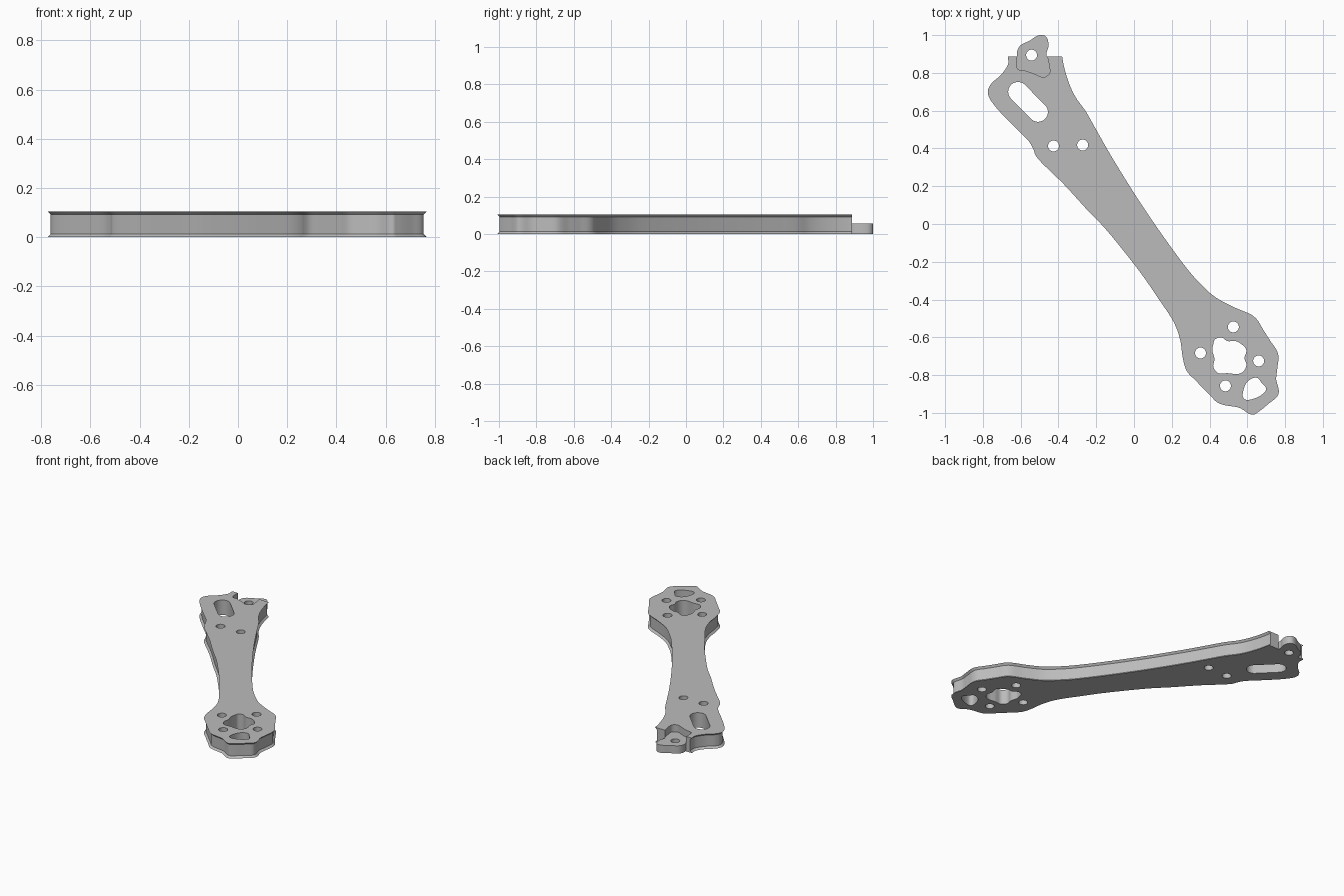
import bpy
import bmesh
import math
from mathutils import Vector

if "Cube" in bpy.data.objects:
    bpy.data.objects.remove(bpy.data.objects["Cube"], do_unlink=True)

THICKNESS = 0.105
CHAMFER = 0.013
STEP_HEIGHT = 0.055
END_Y = 0.888

grey = bpy.data.materials.new("plain grey")
grey.use_nodes = True
grey.diffuse_color = (0.5, 0.5, 0.5, 1)
grey.node_tree.nodes["Principled BSDF"].inputs["Base Color"].default_value = grey.diffuse_color


def smooth_loop(points, steps=6):
    """Closed smooth curve through points given in hundredths."""
    pts = [Vector(p) / 100 for p in points]
    count = len(pts)
    loop = []
    for i in range(count):
        before, start, end, after = (pts[(i + k) % count] for k in (-1, 0, 1, 2))
        tan_a, tan_b = (end - before) / 2, (after - start) / 2
        for s in range(steps):
            t = s / steps
            ease = t * t * (3 - 2 * t)
            loop.append(start * (1 - ease) + end * ease
                        + tan_a * (t * (1 - t) ** 2) - tan_b * (t * t * (1 - t)))
    return loop


def offset_loop(loop, distance):
    """Move a closed loop outward by distance (inward if negative)."""
    count = len(loop)
    area = sum(loop[i - 1].cross(loop[i]) for i in range(count))
    sign = math.copysign(distance, area)
    result = []
    for i, point in enumerate(loop):
        along = (loop[(i + 1) % count] - loop[i - 1]).normalized()
        result.append(point + Vector((along.y, -along.x)) * sign)
    return result


def capsule_loop(start, end, radius, sides=32):
    """Rounded slot between two centres; a circle if they match."""
    start, end = Vector(start) / 100, Vector(end) / 100
    axis = end - start
    angle = math.atan2(axis.y, axis.x) + math.pi / 2
    loop = []
    for centre in (start, end):
        for k in range(sides // 2):
            turn = angle + math.pi * (k + 0.5) / (sides // 2)
            loop.append(centre + Vector((math.cos(turn), math.sin(turn))) * radius)
        angle += math.pi
    return loop


def make_solid(name, layers):
    """Skin a stack of (loop, height) layers and cap both ends."""
    bm = bmesh.new()
    rings = [[bm.verts.new((p.x, p.y, z)) for p in loop] for loop, z in layers]
    count = len(rings[0])
    for low, high in zip(rings, rings[1:]):
        for i in range(count):
            j = (i + 1) % count
            bm.faces.new((low[i], low[j], high[j], high[i]))
    bm.faces.new(rings[0])
    bm.faces.new(rings[-1])
    bmesh.ops.recalc_face_normals(bm, faces=bm.faces)
    mesh = bpy.data.meshes.new(name)
    bm.to_mesh(mesh)
    bm.free()
    mesh.materials.append(grey)
    obj = bpy.data.objects.new(name, mesh)
    bpy.context.collection.objects.link(obj)
    return obj


def combine(target, tool, operation):
    """Apply a boolean and discard the tool."""
    tool.hide_render = True
    mod = target.modifiers.new(operation.lower(), "BOOLEAN")
    mod.operation = operation
    mod.solver = "EXACT"
    mod.object = tool
    bpy.context.view_layer.objects.active = target
    bpy.ops.object.modifier_apply(modifier=mod.name)
    bpy.data.objects.remove(tool, do_unlink=True)


def cut(target, loop, bottom=-0.1, top=0.3):
    combine(target, make_solid("cutter", [(loop, bottom), (loop, top)]), "DIFFERENCE")


# Arm plate with chamfered rim, running past the end where it is trimmed
right_edge = [(-40, 96), (-39.4, 89), (-37.8, 81), (-35, 72.5), (-31.5, 65.6), (-26.7, 59),
              (-21, 49), (-13, 35), (0, 14), (13.5, -6), (26.7, -24), (34.7, -33), (42.6, -40)]
motor_end = [(53, -45.5), (62.7, -50), (67.5, -57), (71, -62.5), (75, -69), (74.5, -77),
             (74, -82.5), (75.3, -89.5), (70.6, -94), (65, -98.5), (62, -99.5), (56, -96),
             (46, -94), (41, -89.5), (33.6, -82), (29, -77), (27, -70), (25.7, -61)]
left_edge = [(22, -51), (13.5, -38), (3, -23), (-13, -3), (-23.5, 8), (-36, 21.7),
             (-49.5, 35), (-52, 40), (-55, 45), (-63, 53), (-72, 62.5), (-76, 69),
             (-74.5, 73.5), (-69.5, 78), (-65.5, 84), (-65.5, 89), (-66, 96)]
outer = smooth_loop(right_edge + motor_end + left_edge)
inner = offset_loop(outer, -CHAMFER)
arm = make_solid("arm_plate", [(inner, 0), (outer, CHAMFER),
                               (outer, THICKNESS - CHAMFER), (inner, THICKNESS)])

# Square trim of the mounting end
cut(arm, [Vector(p) for p in ((-1, END_Y), (0, END_Y), (0, 1.3), (-1, 1.3))])

# Half-height tab, levelled together with the pocket behind it
tab = smooth_loop([(-61.5, 92.5), (-59.5, 95), (-55.3, 97), (-51.5, 99.5), (-48, 100),
                   (-45.8, 98), (-45.3, 94), (-46.3, 90), (-45.2, 84), (-45, 80), (-48, 78),
                   (-52, 79.5), (-57.5, 81.5), (-61.5, 82.5), (-62, 89)])
combine(arm, make_solid("tab", [(tab, 0), (tab, 0.08)]), "UNION")
cut(arm, offset_loop(tab, 0.003), bottom=STEP_HEIGHT)

# Screw holes
for centre in [(-42.6, 41.3), (-27.2, 41.8), (-54.2, 89.4), (52.6, -54.5),
               (35.2, -68.3), (66, -72.5), (48.4, -85.7)]:
    cut(arm, capsule_loop(centre, centre, 0.029))

# Slanted slot
cut(arm, capsule_loop((-61.4, 70), (-50.8, 59.3), 0.052))

# Motor shaft opening and rounded lightening hole
cut(arm, smooth_loop([(43, -61), (46.3, -60), (49.5, -62), (53.7, -62), (57.4, -64), (59.5, -67),
                      (58.5, -71), (59.5, -74.6), (58, -78), (54.8, -79.4), (49.5, -79),
                      (44.7, -79), (42, -75.7), (42.6, -71.4), (41.5, -67), (42, -63.5)]))
cut(arm, smooth_loop([(59, -85), (62, -82), (65.3, -81.5), (67.5, -84), (70, -87.3),
                      (67.5, -90.5), (63, -92.6), (59, -93), (57.5, -90.5)]))

# Smooth walls with crisp rims
bpy.ops.object.select_all(action="DESELECT")
arm.select_set(True)
bpy.context.view_layer.objects.active = arm
bpy.ops.object.shade_smooth_by_angle(angle=math.radians(30))
